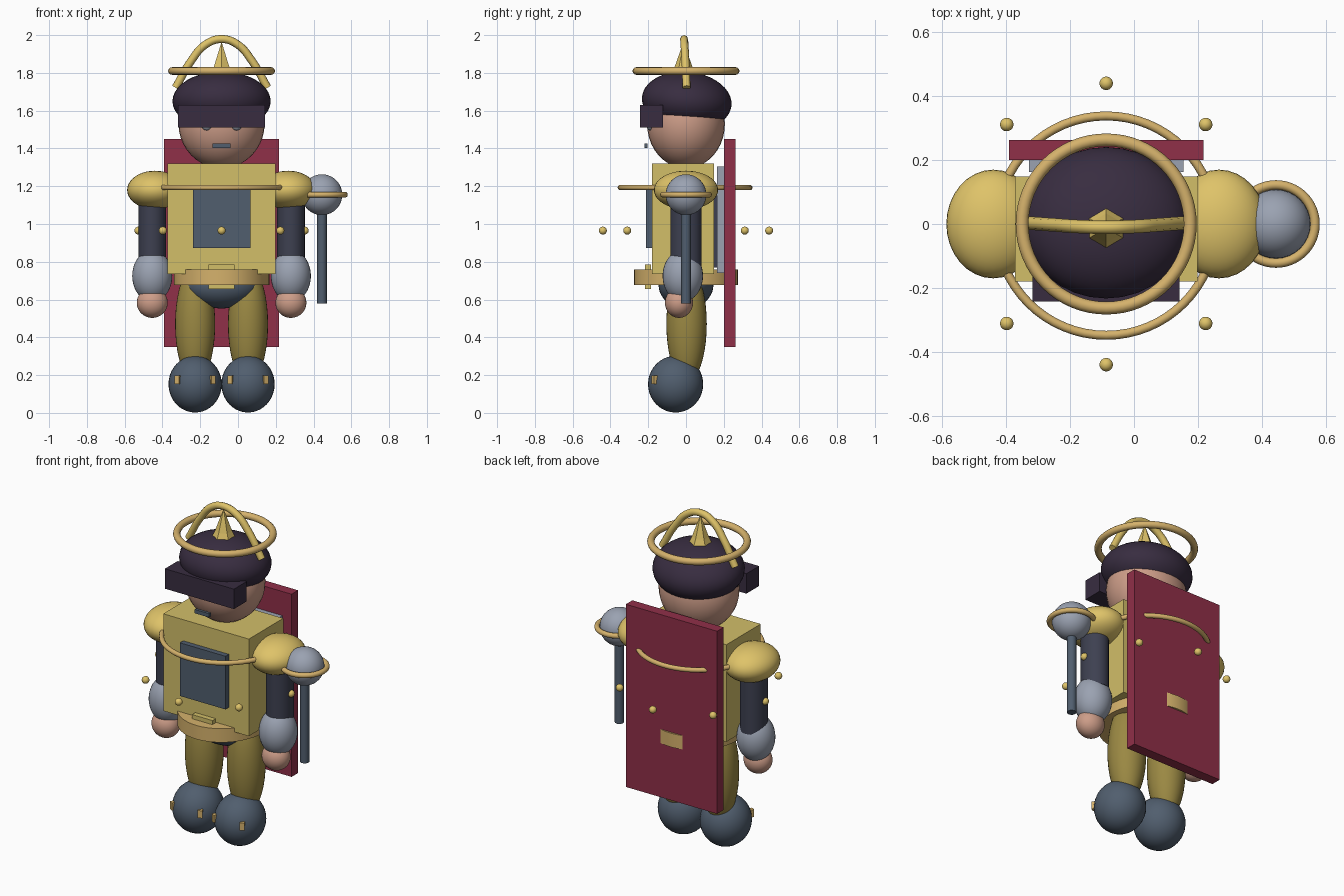
import bpy, math

if "Cube" in bpy.data.objects:
    bpy.data.objects.remove(bpy.data.objects["Cube"])

CX = -0.087  # figure's centre line


def mat(name, r, g, b):
    m = bpy.data.materials.new(name)
    m.diffuse_color = (*[c ** 2.2 for c in (r, g, b)], 1)
    m.use_nodes = True
    m.node_tree.nodes["Principled BSDF"].inputs["Base Color"].default_value = m.diffuse_color
    return m


GOLD = mat("gold", .87, .76, .41)
BRASS = mat("brass", .83, .69, .42)
TUNIC = mat("tunic", .82, .74, .41)
OLIVE = mat("olive", .60, .53, .27)
IRON = mat("iron", .32, .37, .43)
DARK = mat("dark_cloth", .25, .26, .32)
HAIR = mat("dark_cap", .23, .19, .26)
SKIN = mat("skin", .80, .61, .53)
STEEL = mat("steel", .60, .63, .69)
RED = mat("crimson", .56, .20, .29)


def finish(name, m, scale=None, rot=None, smooth=True):
    o = bpy.context.object
    o.name = name
    o.data.materials.append(m)
    if scale:
        o.scale = scale
    if rot:
        o.rotation_euler = rot
    if smooth:
        bpy.ops.object.shade_smooth_by_angle(angle=math.radians(40))
    return o


def ball(name, m, loc, r, rot=None):
    bpy.ops.mesh.primitive_uv_sphere_add(segments=32, ring_count=20, radius=1, location=loc)
    return finish(name, m, r, rot)


def box(name, m, lo, hi, rot=None):
    bpy.ops.mesh.primitive_cube_add(size=1, location=[(a + b) / 2 for a, b in zip(lo, hi)])
    return finish(name, m, [b - a for a, b in zip(lo, hi)], rot, False)


def ring(name, m, loc, major, minor):
    bpy.ops.mesh.primitive_torus_add(location=loc, major_radius=major, minor_radius=minor,
                                     major_segments=64, minor_segments=12)
    return finish(name, m)


def tube(name, m, x, y, z0, z1, r, scale=(1, 1, 1), n=24):
    bpy.ops.mesh.primitive_cylinder_add(vertices=n, radius=r, depth=z1 - z0,
                                        location=(x, y, (z0 + z1) / 2))
    return finish(name, m, scale)


# Head, cap and face
ball("head", SKIN, (CX, 0, 1.53), (.228, .206, .235))
ball("cap", HAIR, (CX, .004, 1.65), (.26, .238, .156), (-.1, 0, 0))
box("visor", HAIR, (CX - .23, -.243, 1.51), (CX + .23, -.122, 1.63))
box("mouth", IRON, (CX - .048, -.22, 1.402), (CX + .048, -.203, 1.425))
for s in (-1, 1):
    ball("eye", STEEL, (CX + s * .079, -.19, 1.522), (.028, .02, .026))

# Crown: halo, arch and six-sided spike
ring("halo", BRASS, (CX, 0, 1.81), .263, .02)
curve = bpy.data.curves.new("crown_arch", "CURVE")
curve.dimensions = "3D"
curve.bevel_depth = .021
curve.bevel_resolution = 2
curve.use_fill_caps = True
pts = [(-.243, .003, 1.722), (-.16, -.003, 1.865), (-.085, -.008, 1.95), (0, -.01, 1.979),
       (.085, -.008, 1.95), (.16, -.003, 1.865), (.243, .003, 1.722)]
sp = curve.splines.new("BEZIER")
sp.bezier_points.add(len(pts) - 1)
for bp, p in zip(sp.bezier_points, pts):
    bp.co = (p[0] + CX, p[1], p[2])
    bp.handle_left_type = bp.handle_right_type = "AUTO"
arch = bpy.data.objects.new("crown_arch", curve)
curve.materials.append(GOLD)
bpy.context.collection.objects.link(arch)
for name, r1, r2, z0, z1 in (("spike_base", .069, .046, 1.785, 1.835),
                             ("spike", .046, 0, 1.835, 1.965)):
    bpy.ops.mesh.primitive_cone_add(vertices=6, radius1=r1, radius2=r2, depth=z1 - z0,
                                    location=(CX, -.013, (z0 + z1) / 2))
    finish(name, GOLD)

# Torso with chest and back plates
box("torso", TUNIC, (CX - .285, -.18, .735), (CX + .285, .148, 1.32))
box("chest_panel", IRON, (CX - .152, -.212, .873), (CX + .152, -.17, 1.193))
box("back_pad", DARK, (CX - .2, .14, .77), (CX + .2, .166, 1.19))
box("back_plate", STEEL, (CX - .242, .163, .74), (CX + .242, .203, 1.305))
box("back_shield", RED, (CX - .304, .2, .35), (CX + .304, .262, 1.45))

# Chest ring and floating beads
ring("chest_ring", BRASS, (CX, -.005, 1.193), .343, .014)
for i in range(8):
    a = i * math.pi / 4
    ball("bead", GOLD, (CX + .44 * math.cos(a), .44 * math.sin(a), .965), (.021,) * 3)

# Belt, buckle and hips
tube("belt", BRASS, CX, 0, .677, .76, 1, (.253, .274, 1), 48)
box("belt_buckle", TUNIC, (CX - .068, -.216, .655), (CX + .068, -.185, .785))
ball("hips", IRON, (CX, 0, .675), (.2, .145, .122))

# Arms and legs, mirrored about the centre line
for s, side in ((-1, "right"), (1, "left")):
    ax = CX + s * .367
    ball(side + "_shoulder", GOLD, (CX + s * .353, 0, 1.18), (.147, .17, .102))
    tube(side + "_upper_arm", DARK, ax, 0, .78, 1.17, 1, (.074, .083, 1))
    ball(side + "_gauntlet", STEEL, (ax, -.017, .725), (.106, .107, .137))
    ball(side + "_hand", SKIN, (ax, -.037, .583), (.082, .074, .08))
    lx = CX + s * .14
    ball(side + "_leg", OLIVE, (lx, .003, .47), (.106, .107, .31))
    ball(side + "_boot", IRON, (lx, -.055, .152), (.141, .146, .15))
    for t in (-1, 1):
        x = lx + t * .09
        box("boot_clasp", BRASS, (x - .013, -.178, .152), (x + .013, -.148, .197), (0, 0, t * .5))

# Mace beside the left arm
MX = .444
tube("mace_handle", IRON, MX, 0, .58, 1.12, .026, n=12)
ball("mace_head", STEEL, (MX, 0, 1.155), (.108,) * 3)
ring("mace_ring", BRASS, (MX, 0, 1.155), .122, .015)
